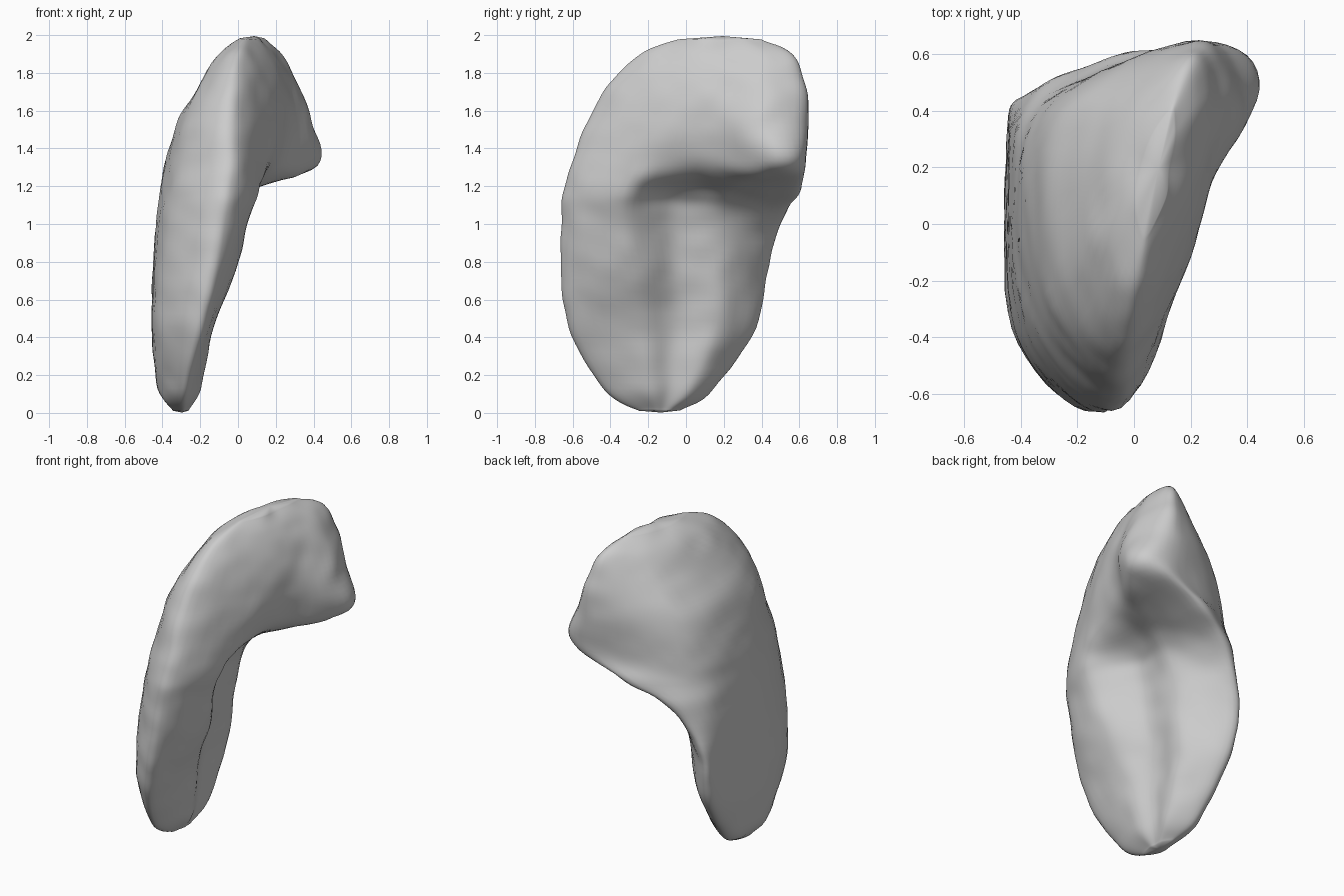
import bpy, bmesh
from mathutils import Vector, noise

if "Cube" in bpy.data.objects:
    bpy.data.objects.remove(bpy.data.objects["Cube"])

# Horizontal cross-sections of the organ-like body:
# height, then (x, y) of front edge, outer side, outer back corner,
# back edge, inner back bulge / hook, inner front ridge
SECTIONS = [
    (0.01, -.29, -.25, -.34, -.18, -.34, -.09, -.31, -.03, -.27, -.08, -.26, -.17),
    (0.13, -.28, -.44, -.41, -.24, -.42, .03, -.36, .15, -.23, .04, -.20, -.22),
    (0.45, -.20, -.62, -.43, -.36, -.45, .20, -.39, .37, -.20, .18, -.13, -.28),
    (0.75, -.13, -.66, -.41, -.38, -.45, .26, -.40, .43, -.17, .21, -.01, -.31),
    (1.03, -.09, -.66, -.38, -.36, -.42, .31, -.25, .51, -.11, .20, .06, -.35),
    (1.17, -.07, -.65, -.36, -.33, -.38, .35, 0.0, .60, .03, .25, .11, -.33),
    (1.31, -.05, -.61, -.34, -.28, -.33, .39, .24, .63, .42, .47, .14, -.26),
    (1.55, -.04, -.52, -.29, -.22, -.25, .40, .23, .65, .39, .43, .19, -.13),
    (1.75, -.02, -.40, -.19, -.13, -.11, .39, .21, .63, .31, .45, .19, -.04),
    (1.90, 0.0, -.24, -.10, 0.0, -.01, .37, .18, .56, .23, .43, .14, .01),
    (1.98, .04, -.04, .01, .10, .05, .28, .13, .40, .14, .32, .11, .09),
]
# Depth of the hollow on the inner side at each level
HOLLOW = (0, .01, .04, .06, .08, .11, .08, .01, -.01, -.01, 0)
STEPS = 8


def spline(a, b, c, d, t):
    """Catmull-Rom between b and c."""
    return 0.5 * (2 * b + (c - a) * t + (2 * a - 5 * b + 4 * c - d) * t * t
                  + (3 * b - a - 3 * c + d) * t ** 3)


def smooth_path(points, closed):
    n = len(points)
    pick = (lambda i: points[i % n]) if closed else (lambda i: points[max(0, min(n - 1, i))])
    out = [spline(pick(i - 1), pick(i), pick(i + 1), pick(i + 2), s / STEPS)
           for i in range(n if closed else n - 1) for s in range(STEPS)]
    return out if closed else out + [points[-1]]


# Guide lines running up the body, with the hollow between hook and ridge
guides = [[Vector((r[1 + 2 * k], r[2 + 2 * k], r[0])) for r in SECTIONS] for k in range(6)]
hollow = [(h + r) / 2 - Vector((depth, 0, 0))
          for h, r, depth in zip(guides[4], guides[5], HOLLOW)]
guides.insert(5, hollow)
guides = [smooth_path(g, False) for g in guides]
rings = [smooth_path(list(level), True) for level in zip(*guides)]

# Skin the rings
bm = bmesh.new()
loops = [[bm.verts.new(p) for p in ring] for ring in rings]
count = len(loops[0])
for low, high in zip(loops, loops[1:]):
    for i in range(count):
        j = (i + 1) % count
        bm.faces.new((low[i], low[j], high[j], high[i]))

# Rounded end caps
for loop, height in ((loops[0], 0.0), (loops[-1], 2.0)):
    mid = sum((v.co for v in loop), Vector()) / count
    tip = bm.verts.new((mid.x, mid.y, height))
    for i in range(count):
        bm.faces.new((loop[i], loop[(i + 1) % count], tip))
bmesh.ops.recalc_face_normals(bm, faces=bm.faces)

# Gentle organic unevenness
bm.normal_update()
for v, n in [(v, v.normal.copy()) for v in bm.verts]:
    v.co += n * 0.008 * noise.noise(v.co * 8)
    v.co.z = max(0.0, min(2.0, v.co.z))

mesh = bpy.data.meshes.new("curved_body")
bm.to_mesh(mesh)
bm.free()
body = bpy.data.objects.new("curved_body", mesh)
bpy.context.collection.objects.link(body)
for poly in mesh.polygons:
    poly.use_smooth = True
